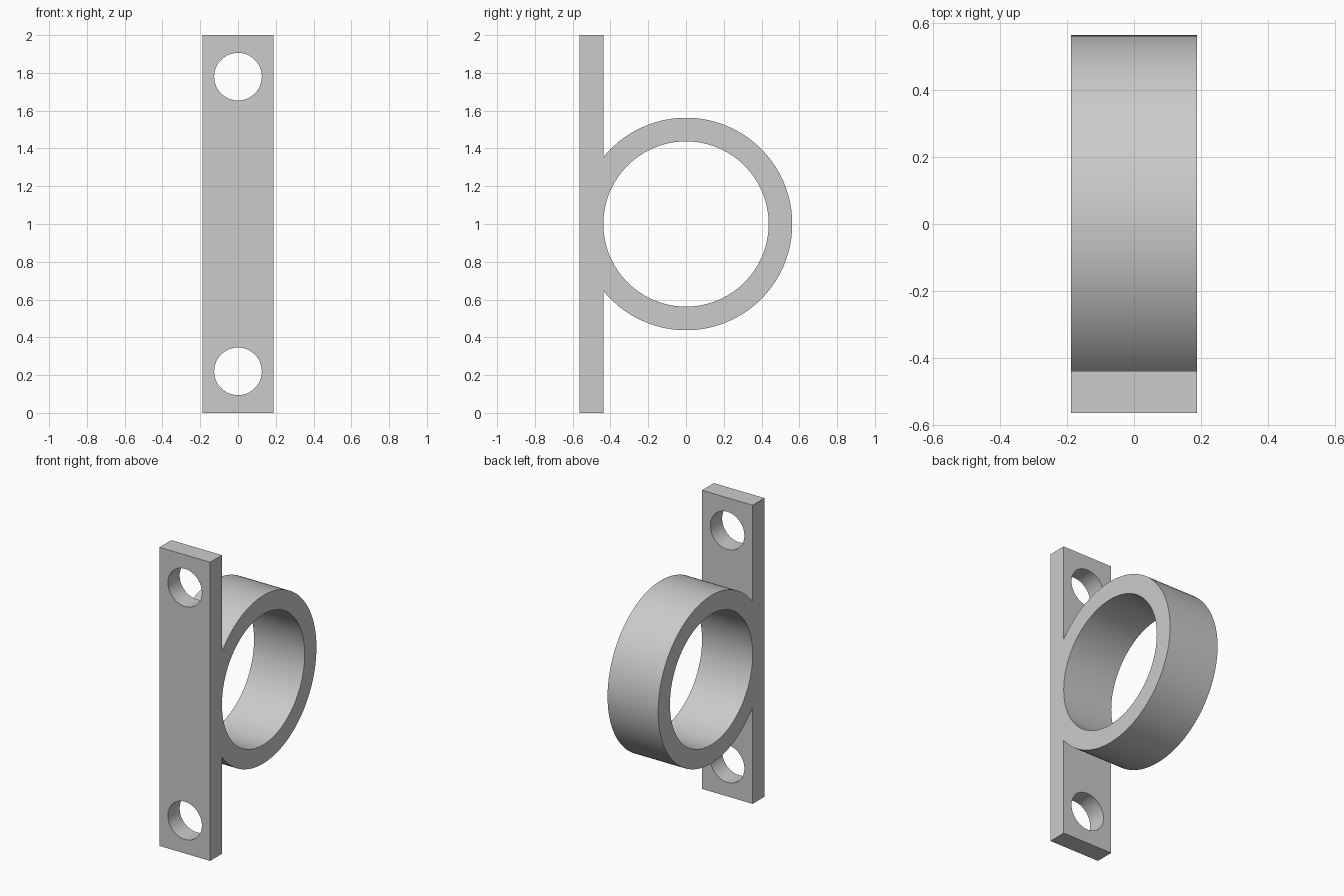
import bpy, bmesh, math

cube = bpy.data.objects.get("Cube")
if cube:
    bpy.data.objects.remove(cube, do_unlink=True)

HALF_WIDTH = 0.1875
OUTER, INNER = 0.5625, 0.4375
HEIGHT, CENTRE = 2.0, 1.0
HOLE_RADIUS, HOLE_OFFSET = 0.126, 0.78
SEGMENTS = 96


def arc(radius, start, end, steps):
    """Points (y, z) along an arc around the ring centre."""
    angles = [start + (end - start) * i / steps for i in range(steps + 1)]
    return [(radius * math.cos(a), CENTRE + radius * math.sin(a)) for a in angles]


def add_loop(bm, points):
    verts = [bm.verts.new((-HALF_WIDTH, y, z)) for y, z in points]
    return [bm.edges.new((v, verts[i - 1])) for i, v in enumerate(verts)]


# Side profile: flat plate merged with the ring, and the round bore
meet = math.acos(-INNER / OUTER)
outline = [(-INNER, 0), *arc(OUTER, -meet, meet, SEGMENTS),
           (-INNER, HEIGHT), (-OUTER, HEIGHT), (-OUTER, 0)]
bore = arc(INNER, 0, math.tau, SEGMENTS)[:-1]

bm = bmesh.new()
edges = add_loop(bm, outline) + add_loop(bm, bore)
bmesh.ops.triangle_fill(bm, edges=edges, use_beauty=True)
solid = bmesh.ops.extrude_face_region(bm, geom=bm.faces[:])
bmesh.ops.translate(bm, vec=(2 * HALF_WIDTH, 0, 0),
                    verts=[g for g in solid["geom"] if isinstance(g, bmesh.types.BMVert)])
bmesh.ops.recalc_face_normals(bm, faces=bm.faces[:])
mesh = bpy.data.meshes.new("ring_bracket")
bm.to_mesh(mesh)
bm.free()
bracket = bpy.data.objects.new("ring_bracket", mesh)
bpy.context.collection.objects.link(bracket)

# Plain grey material
grey = bpy.data.materials.new("plain_grey")
grey.use_nodes = True
colour = (0.6, 0.6, 0.6, 1)
grey.diffuse_color = colour
grey.node_tree.nodes["Principled BSDF"].inputs["Base Color"].default_value = colour
mesh.materials.append(grey)

# Screw holes through both ends of the plate
for name, side in (("lower", -1), ("upper", 1)):
    bpy.ops.mesh.primitive_cylinder_add(
        vertices=64, radius=HOLE_RADIUS, depth=0.2, rotation=(math.pi / 2, 0, 0),
        location=(0, -(OUTER + INNER) / 2, CENTRE + side * HOLE_OFFSET))
    cutter = bpy.context.object
    cutter.name = name + "_hole_cutter"
    cutter.hide_render = True
    cutter.data.materials.append(grey)
    cut = bracket.modifiers.new(name + "_hole", "BOOLEAN")
    cut.operation = "DIFFERENCE"
    cut.solver = "EXACT"
    cut.object = cutter
    bpy.ops.object.select_all(action="DESELECT")
    bracket.select_set(True)
    bpy.context.view_layer.objects.active = bracket
    bpy.ops.object.modifier_apply(modifier=cut.name)
    bpy.data.objects.remove(cutter, do_unlink=True)

# Smooth curved walls, crisp rims
bpy.ops.object.shade_smooth_by_angle(angle=math.radians(30))
